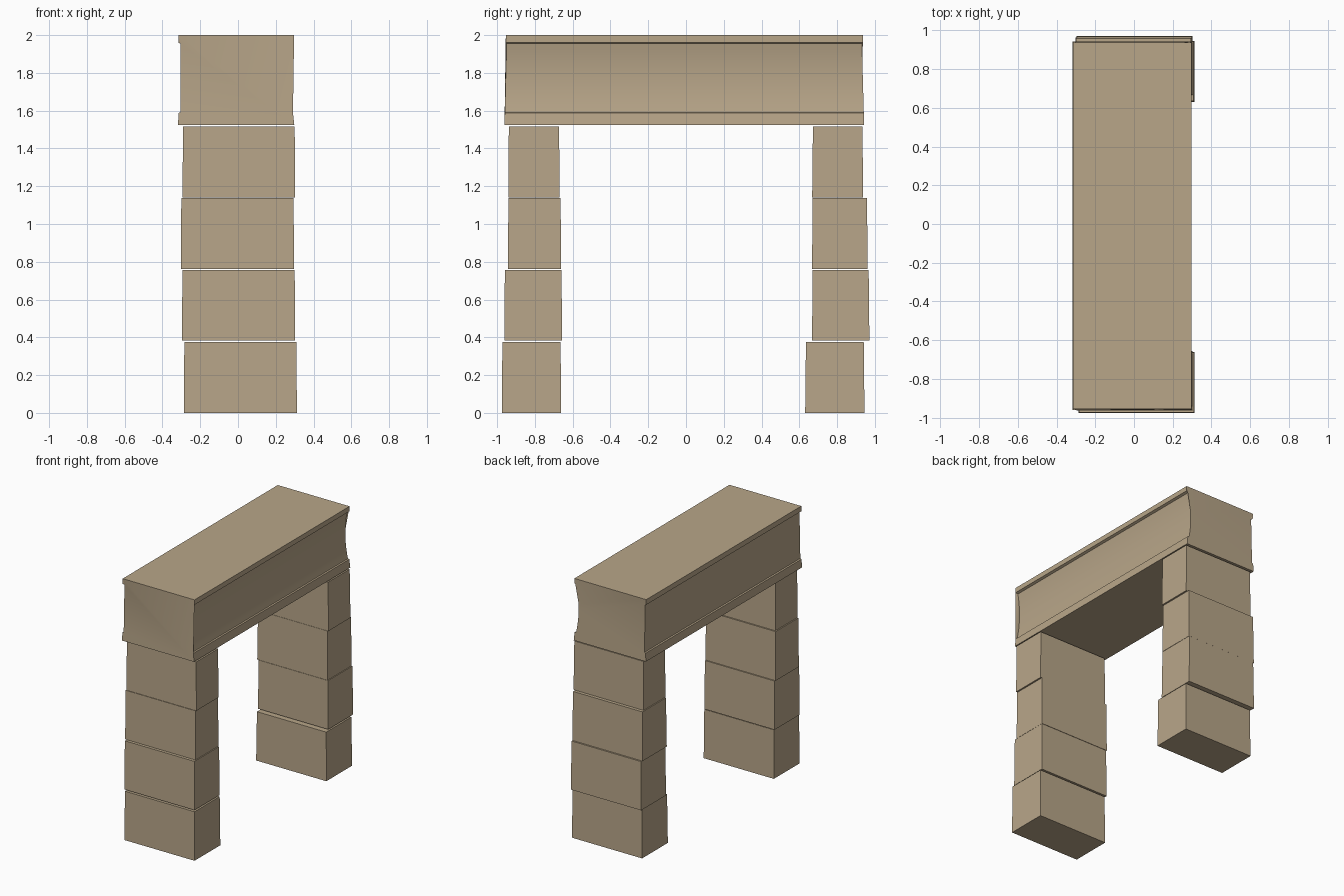
import bpy, bmesh

if "Cube" in bpy.data.objects:
    bpy.data.objects.remove(bpy.data.objects["Cube"])

stone = bpy.data.materials.new("sandstone")
stone.diffuse_color = (0.48, 0.38, 0.25, 1)
stone.use_nodes = True
stone.node_tree.nodes["Principled BSDF"].inputs["Base Color"].default_value = stone.diffuse_color


def finish(name, bm):
    bmesh.ops.recalc_face_normals(bm, faces=bm.faces)
    me = bpy.data.meshes.new(name)
    bm.to_mesh(me)
    bm.free()
    me.materials.append(stone)
    ob = bpy.data.objects.new(name, me)
    bpy.context.collection.objects.link(ob)
    return ob


def block(name, x, y, z, taper=0.003):
    """Rough-cut block, slightly narrower at the top."""
    bm = bmesh.new()
    bmesh.ops.create_cube(bm, size=1)
    for v in bm.verts:
        top = v.co.z > 0
        t = taper if top else 0
        v.co = (x[1] - t if v.co.x > 0 else x[0] + t,
                y[1] - t if v.co.y > 0 else y[0] + t,
                z[1] if top else z[0])
    finish(name, bm)


# Stacked pillar blocks: x range, front pillar y range, back pillar y range, z range
courses = [
    ((-0.287, 0.312), (-0.975, -0.661), (0.631, 0.945), (0.0, 0.376)),
    ((-0.297, 0.303), (-0.962, -0.656), (0.667, 0.971), (0.383, 0.757)),
    ((-0.303, 0.297), (-0.943, -0.661), (0.667, 0.962), (0.761, 1.138)),
    ((-0.294, 0.303), (-0.941, -0.669), (0.668, 0.938), (1.141, 1.516)),
]
for i, (x, front, back, z) in enumerate(courses, 1):
    block(f"front_pillar_block_{i}", x, front, z)
    block(f"back_pillar_block_{i}", x, back, z, 0.004)

# Lintel: cross-section (x, z) with hollow moulding on +x, run along y
n = 10
cove = [(0.279 - 0.019 * (1 - (2 * i / n - 1) ** 2), 1.59 + 0.365 * i / n)
        for i in range(n + 1)]
profile = ([(-0.318, 1.525), (0.298, 1.525), (0.291, 1.588)] + cove +
           [(0.297, 1.962), (0.297, 2.0), (-0.316, 2.0), (-0.316, 1.96),
            (-0.304, 1.955), (-0.304, 1.592), (-0.314, 1.588)])


def end_offset(z):
    """Ends lean in slightly towards the upper lip."""
    if z >= 1.96:
        return 0.945
    return 0.952 - 0.012 * (z - 1.525) / 0.435


bm = bmesh.new()
ends = [[bm.verts.new((x, s * end_offset(z) - 0.009, z)) for x, z in profile]
        for s in (-1, 1)]
for ring in ends:
    bm.faces.new(ring)
for i in range(len(profile)):
    j = (i + 1) % len(profile)
    bm.faces.new((ends[0][i], ends[0][j], ends[1][j], ends[1][i]))
bmesh.ops.triangulate(bm, faces=[f for f in bm.faces if len(f.verts) > 4])
lintel = finish("lintel", bm)
bpy.context.view_layer.objects.active = lintel
lintel.select_set(True)
bpy.ops.object.shade_smooth_by_angle(angle=0.35)
